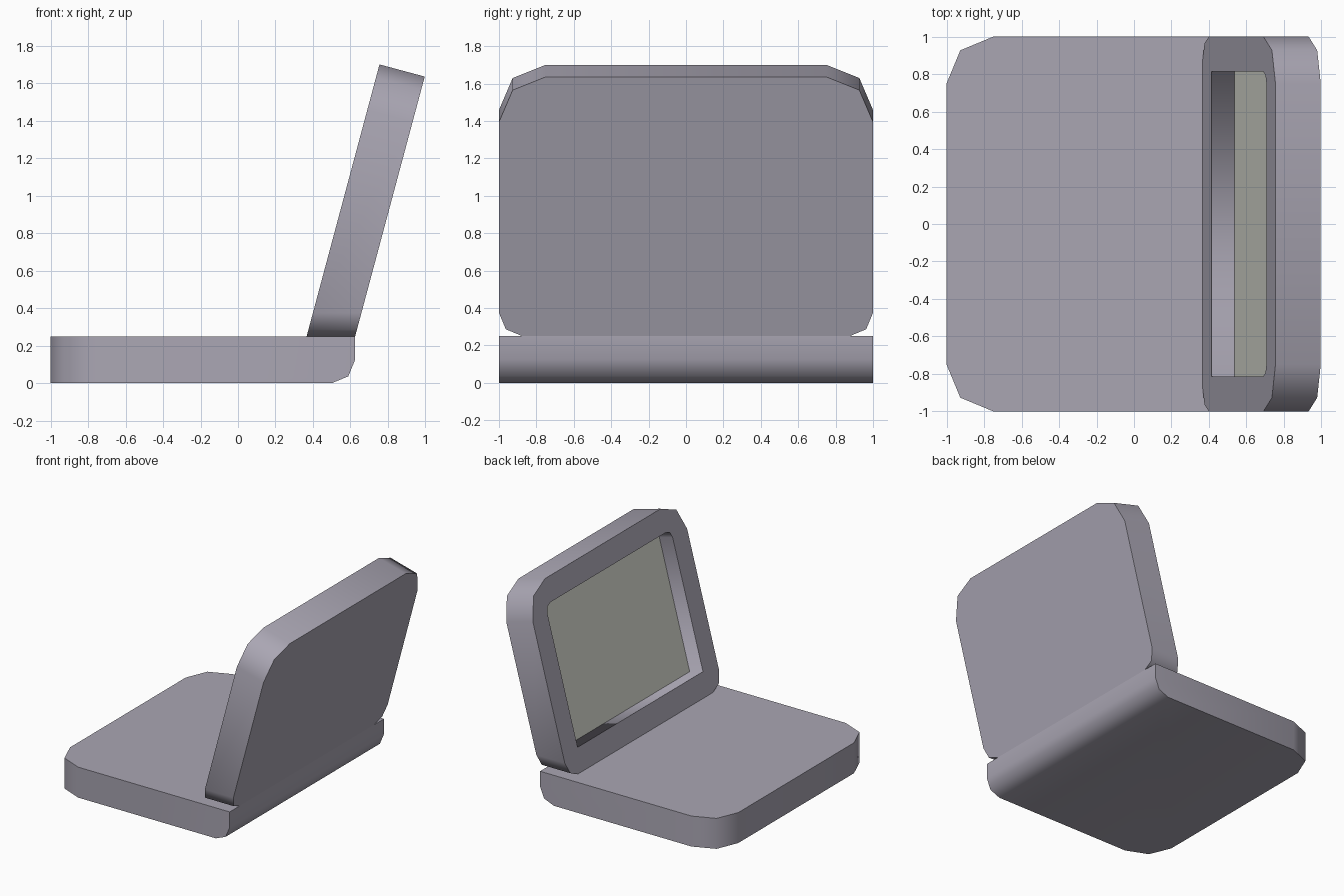
import bpy, bmesh
from math import sin, cos, tan, pi, radians
from mathutils import Vector

cube = bpy.data.objects.get("Cube")
if cube:
    bpy.data.objects.remove(cube, do_unlink=True)


def material(name, color):
    mat = bpy.data.materials.new(name)
    mat.use_nodes = True
    mat.diffuse_color = color
    mat.node_tree.nodes["Principled BSDF"].inputs["Base Color"].default_value = color
    return mat


BODY = material("lilac grey", (0.40, 0.38, 0.45, 1))
SCREEN = material("pale grey", (0.65, 0.66, 0.60, 1))


def finish(name, bm, materials, soft_edges=()):
    """Smooth shading with crisp edges, apart from any listed as soft."""
    bmesh.ops.recalc_face_normals(bm, faces=bm.faces)
    for face in bm.faces:
        face.smooth = True
    for edge in bm.edges:
        edge.smooth = edge in soft_edges or edge.calc_face_angle(0) < radians(60)
    mesh = bpy.data.meshes.new(name)
    bm.to_mesh(mesh)
    bm.free()
    for mat in materials:
        mesh.materials.append(mat)
    obj = bpy.data.objects.new(name, mesh)
    bpy.context.collection.objects.link(obj)
    return obj


THICK = 0.25
HINGE_X = 0.625

# Base slab: rounded free corners and a rounded lower edge at the hinge
bm = bmesh.new()
bmesh.ops.create_cube(bm, size=1)
for v in bm.verts:
    v.co = Vector((HINGE_X if v.co.x > 0 else -1, 2 * v.co.y, THICK * (v.co.z + 0.5)))


def bevel_where(test, radius):
    edges = [e for e in bm.edges if all(test(v.co) for v in e.verts)
             and abs(e.calc_face_angle(0) - pi / 2) < 0.01]
    bmesh.ops.bevel(bm, geom=edges, offset=radius, segments=2, profile=0.5, affect='EDGES')


bevel_where(lambda p: p.x > 0 and p.z < 0.01, 0.125)
for side in (-1, 1):
    bevel_where(lambda p: p.x < -0.99 and p.y * side > 0.99, 0.25)
finish("base", bm, [BODY])

# Lid: a leaning slab, level at the foot, with a recessed screen
TILT = radians(15)
UP = Vector((sin(TILT), 0, cos(TILT)))
OUT = Vector((-cos(TILT), 0, sin(TILT)))
BACK_FOOT = Vector((HINGE_X, 0, THICK))
FRONT_FOOT = BACK_FOOT - Vector((THICK / cos(TILT), 0, 0))
BACK_LENGTH = 1.435
FRONT_LENGTH = BACK_LENGTH + THICK * tan(TILT)


def outline(half_width, low, high, low_radius, high_radius):
    """Closed (y, height) outline with two-step rounded corners."""
    points = []
    for k, (sy, top) in enumerate(((1, True), (-1, True), (-1, False), (1, False))):
        ry, rt = high_radius if top else low_radius
        cy = sy * (half_width - ry)
        ct = high - rt if top else low + rt
        steps = 3 if ry else 1
        for i in range(steps):
            a = k * pi / 2 + i * pi / 4
            points.append((cy + ry * cos(a), ct + rt * sin(a)))
    return points


def loop(bm, origin, points):
    return [bm.verts.new(origin + UP * t + Vector((0, y, 0))) for y, t in points]


def walls(bm, a, b):
    n = len(a)
    return [bm.faces.new((a[i], a[(i + 1) % n], b[(i + 1) % n], b[i])) for i in range(n)]


bm = bmesh.new()
low_round = (0.125, 0.125 / cos(TILT))
top_round = (0.25, 0.25)
back = loop(bm, BACK_FOOT, outline(1, 0, BACK_LENGTH, low_round, top_round))
front = loop(bm, FRONT_FOOT, outline(1, 0, FRONT_LENGTH, low_round, top_round))
BORDER = 0.1875
opening = outline(1 - BORDER, BORDER, FRONT_LENGTH - BORDER, (0, 0), (0.0625, 0.0625))
rim = loop(bm, FRONT_FOOT, opening)
floor = loop(bm, FRONT_FOOT - OUT * 0.125, opening)

bm.faces.new(back)
walls(bm, back, front)
walls(bm, rim, floor)
bm.faces.new(floor).material_index = 1

# Front frame between the outer edge and the opening
frame_edges = [bm.edges.get((ring[i - 1], ring[i])) for ring in (front, rim)
               for i in range(len(ring))]
bmesh.ops.triangle_fill(bm, edges=frame_edges, use_beauty=True, normal=OUT)
recess_corners = {bm.edges.get((a, b)) for a, b in zip(rim, floor)}
finish("lid", bm, [BODY, SCREEN], recess_corners)
